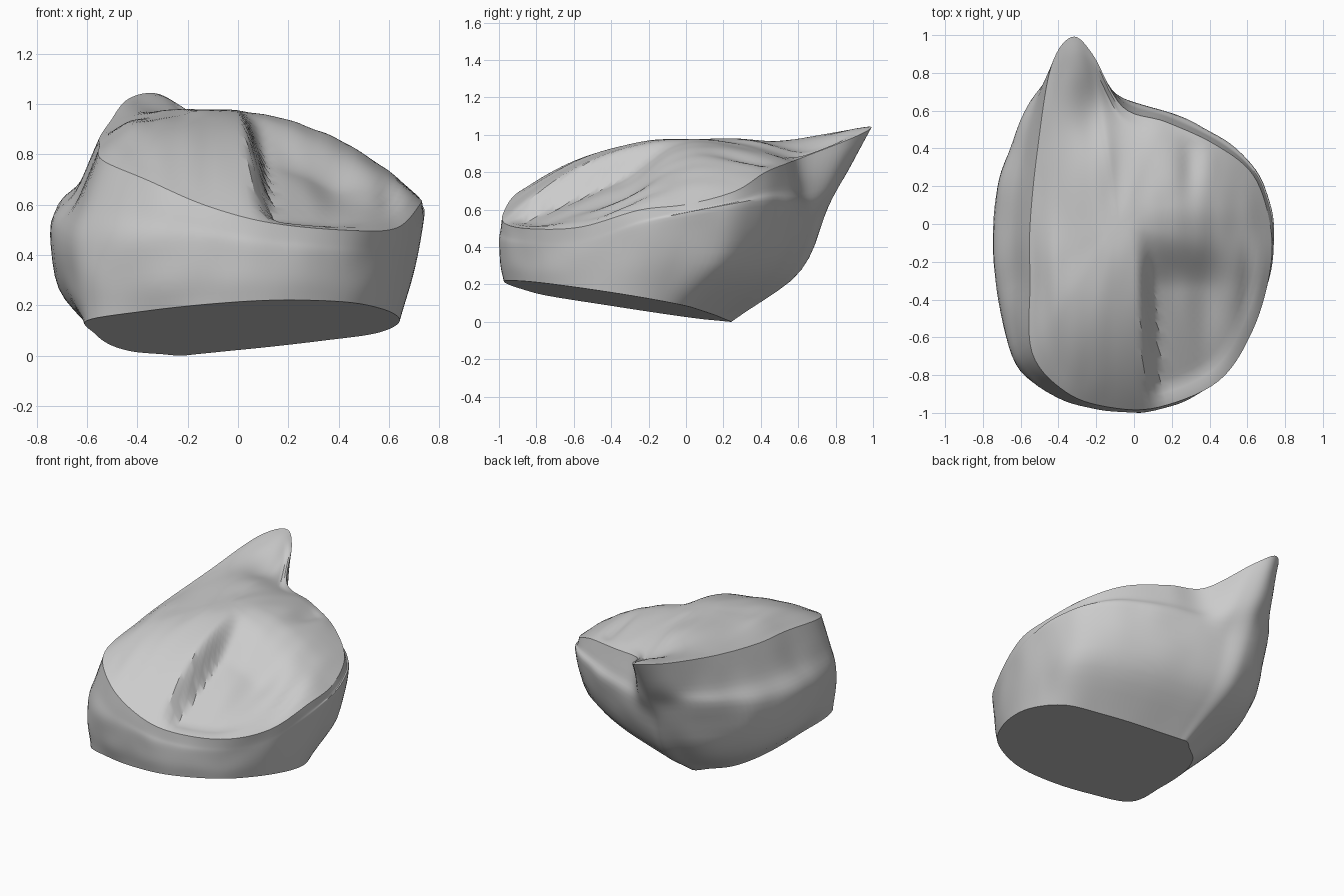
import bpy, bmesh, math
from mathutils import Vector, noise

if "Cube" in bpy.data.objects:
    bpy.data.objects.remove(bpy.data.objects["Cube"])

# Control columns, clockwise from the spur tip:
# base x,y | widest belt x,y,z | rim of the crown x,y,z
COLUMNS = [
    (-.23, .24, -.33, .76, .62, -.33, .99, 1.045),
    (-.17, .23, -.17, .70, .58, -.22, .90, .99),
    (-.05, .20, -.02, .65, .58, -.06, .62, .88),
    (.15, .15, .20, .58, .60, .17, .54, .85),
    (.35, .08, .48, .44, .62, .43, .42, .80),
    (.53, .00, .67, .25, .60, .63, .26, .70),
    (.62, -.15, .735, .00, .56, .72, .00, .63),
    (.64, -.35, .72, -.25, .50, .72, -.25, .60),
    (.57, -.60, .62, -.56, .40, .63, -.56, .51),
    (.42, -.82, .45, -.83, .40, .45, -.83, .50),
    (.15, -.96, .15, -.98, .42, .13, -.97, .53),
    (-.12, -.96, -.12, -.99, .45, -.13, -.97, .60),
    (-.38, -.88, -.40, -.92, .45, -.36, -.89, .70),
    (-.60, -.74, -.62, -.74, .45, -.54, -.68, .78),
    (-.57, -.42, -.72, -.36, .50, -.55, -.30, .84),
    (-.51, -.13, -.74, .00, .54, -.55, .00, .87),
    (-.42, .07, -.68, .33, .60, -.51, .40, .93),
    (-.30, .18, -.53, .66, .66, -.44, .83, 1.02),
]
STEPS, WALL, CROWN = 7, 5, 30
CENTRE = Vector((-.08, .0, .98))


def spline(a, b, c, d, t):
    return 0.5 * (2 * b + (c - a) * t + (2 * a - 5 * b + 4 * c - d) * t * t
                  + (3 * b - a - 3 * c + d) * t ** 3)


def smooth(lo, hi, v):
    t = min(1, max(0, (v - lo) / (hi - lo)))
    return t * t * (3 - 2 * t)


def bump(x, y, cx, cy, wx, wy):
    return math.exp(-((x - cx) / wx) ** 2 - ((y - cy) / wy) ** 2)


def column_points(col):
    """Base, undercut, belt, shoulder and rim points of one column."""
    bx, by, mx, my, mz, rx, ry, rz = col
    base = Vector((bx, by, max(0, .056 + .06 * bx - .165 * by)))
    belt, rim = Vector((mx, my, mz)), Vector((rx, ry, rz))
    # fuller on the left, straighter on the right
    f = .72 + .14 * smooth(-.4, -.7, mx) - .18 * smooth(.3, .7, mx) * smooth(.25, 0, my)
    low = Vector((bx + (mx - bx) * f, by + (my - by) * f,
                  base.z + (mz - base.z) * .45))
    # slight ledge along the left flank
    ledge = smooth(-.4, -.65, mx) * smooth(-.6, -.3, my)
    shoulder = belt.lerp(rim, .45)
    shoulder.x += (rx - mx) * .07 * ledge
    shoulder.z -= .02 * ledge
    return [base, low, belt, shoulder, rim]


def crown_point(rim, t):
    """Domed top from the rim to the centre, with clefts and the spur valley."""
    p = rim.lerp(CENTRE, t)
    x, y = p.x, p.y
    cleft = .04 - .07 * y
    # right front is a flatter slope, stepped down from the dome at the cleft
    side = smooth(cleft - .05, cleft + .05, x) * smooth(.75, .35, x) * smooth(.1, -.35, y)
    power = 2.1 - 1.0 * side
    p.z = rim.z + (CENTRE.z - rim.z) * (1 - (1 - t) ** power)
    fade = smooth(0, .12, t) * smooth(1, .8, t)
    dz = -.04 * side
    dz -= .015 * bump(x, y, cleft + .04, -.55, .05, .35)
    dz -= .02 * bump(x, y, .60, -.32, .04, .22)
    dz -= .025 * bump(x, y, .30, .32, .06, .15)
    dz -= .08 * bump(x, y, -.20, .62, .13, .2)
    dz += .02 * bump(x, y, -.42, -.25, .09, .35)
    dz += .010 * noise.noise(Vector((x * 9, y * 2.5, 1)))
    p.z += dz * fade
    return p


def build_rock():
    n, rows = len(COLUMNS), 4 * WALL
    bm = bmesh.new()
    rings = [[] for _ in range(rows + CROWN)]
    for i in range(n):
        for s in range(STEPS):
            col = [spline(*(COLUMNS[(i + k) % n][j] for k in (-1, 0, 1, 2)), s / STEPS)
                   for j in range(8)]
            pts = column_points(col)
            ext = [pts[0] * 2 - pts[1]] + pts + [pts[-1] * 2 - pts[-2]]
            # side wall
            for k in range(rows):
                seg, f = divmod(k, WALL)
                p = spline(*ext[seg:seg + 4], f / WALL)
                if k:
                    p += Vector((p.x, p.y, 0)) * .015 * noise.noise(p * 5) * math.sin(
                        math.pi * k / rows)
                rings[k].append(bm.verts.new(p))
            # crown
            for k in range(CROWN):
                rings[rows + k].append(bm.verts.new(crown_point(pts[-1], k / CROWN)))
    m = n * STEPS
    for lower, upper in zip(rings, rings[1:]):
        for a in range(m):
            b = (a + 1) % m
            bm.faces.new((lower[a], lower[b], upper[b], upper[a]))
    tip = bm.verts.new(CENTRE)
    for a in range(m):
        bm.faces.new((rings[-1][a], rings[-1][(a + 1) % m], tip))
    # flat sloping underside
    bm.faces.new(rings[0])
    low = min(v.co.z for v in bm.verts)
    for v in bm.verts:
        v.co.z -= low
    bmesh.ops.recalc_face_normals(bm, faces=bm.faces)
    mesh = bpy.data.meshes.new("rock")
    bm.to_mesh(mesh)
    bm.free()
    obj = bpy.data.objects.new("rock", mesh)
    bpy.context.collection.objects.link(obj)
    return obj


rock = build_rock()
grey = bpy.data.materials.new("stone grey")
grey.diffuse_color = (.6, .6, .6, 1)
grey.use_nodes = True
grey.node_tree.nodes["Principled BSDF"].inputs["Base Color"].default_value = grey.diffuse_color
rock.data.materials.append(grey)
bpy.context.view_layer.objects.active = rock
rock.select_set(True)
bpy.ops.object.shade_smooth_by_angle(angle=math.radians(32))
